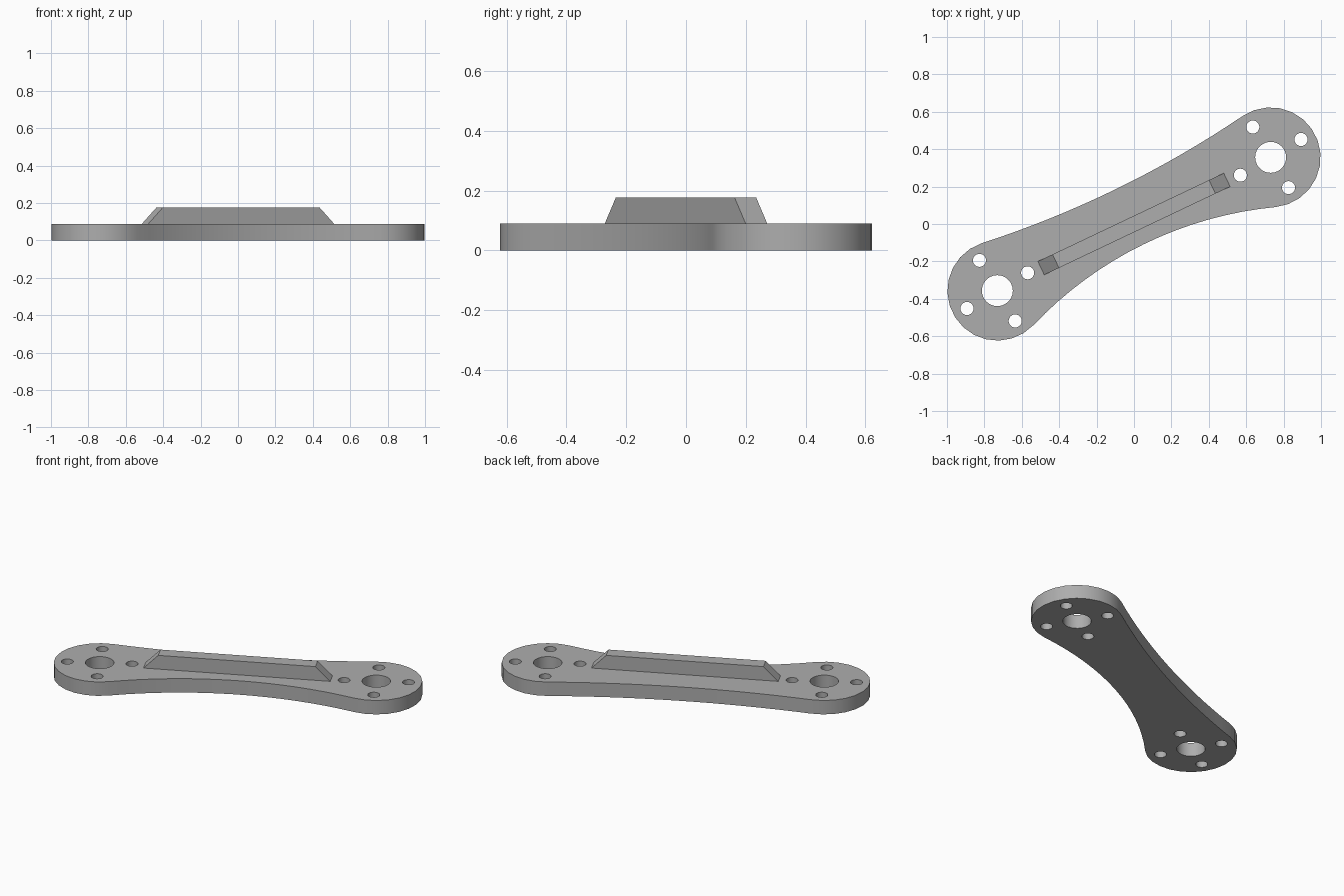
import bpy, bmesh
from math import sin, cos, asin, hypot, radians, pi
from mathutils import Matrix, Vector

cube = bpy.data.objects.get("Cube")
if cube:
    bpy.data.objects.remove(cube, do_unlink=True)

TILT = radians(26.0)      # direction of the arm in plan
REACH = 0.813             # middle to each end centre
END_R = 0.267             # radius of the rounded ends
THICK = 0.089
RIB_TOP = 0.177

grey = bpy.data.materials.new("plain grey")
grey.use_nodes = True
COLOUR = (0.42, 0.42, 0.42, 1)
grey.diffuse_color = COLOUR
grey.node_tree.nodes["Principled BSDF"].inputs["Base Color"].default_value = COLOUR


def make_object(name, bm):
    bmesh.ops.recalc_face_normals(bm, faces=bm.faces)
    mesh = bpy.data.meshes.new(name)
    bm.to_mesh(mesh)
    bm.free()
    mesh.materials.append(grey)
    obj = bpy.data.objects.new(name, mesh)
    bpy.context.collection.objects.link(obj)
    return obj


def prism(bm, points, z0, z1):
    """Extrude a closed outline straight up."""
    face = bm.faces.new([bm.verts.new((x, y, z0)) for x, y in points])
    new = bmesh.ops.extrude_face_region(bm, geom=[face])["geom"]
    verts = [v for v in new if isinstance(v, bmesh.types.BMVert)]
    bmesh.ops.translate(bm, verts=verts, vec=(0, 0, z1 - z0))


def arc(cx, cy, r, a0, a1, n):
    return [(cx + r * cos(a0 + (a1 - a0) * i / n),
             cy + r * sin(a0 + (a1 - a0) * i / n)) for i in range(n + 1)]


def waist(half_width):
    """Radius and half angle of a concave side tangent to both ends."""
    r = (REACH**2 + half_width**2 - END_R**2) / (2 * (END_R - half_width))
    return r, asin(REACH / (r + END_R))


# Arm plate: two rounded ends joined by unequal concave sides
UPPER, LOWER = 0.21, 0.12
ru, au = waist(UPPER)
rl, al = waist(LOWER)
outline = arc(REACH, 0, END_R, -pi / 2 - al, pi / 2 + au, 14)
outline += arc(0, UPPER + ru, ru, -pi / 2 + au, -pi / 2 - au, 16)[1:-1]
outline += arc(-REACH, 0, END_R, pi / 2 - au, 3 * pi / 2 + al, 14)
outline += arc(0, -LOWER - rl, rl, pi / 2 + al, pi / 2 - al, 16)[1:-1]
bm = bmesh.new()
prism(bm, outline, 0, THICK)
bmesh.ops.rotate(bm, verts=bm.verts, matrix=Matrix.Rotation(TILT, 3, 'Z'))
plate = make_object("arm_plate", bm)

# Hole cutters: a shaft hole and four screw holes at each end
bm = bmesh.new()
for side in (-1, 1):
    cx, cy = side * REACH * cos(TILT), side * REACH * sin(TILT)
    holes = [(cx, cy, 0.083)]
    for k in range(4):
        a = radians(30.5 + 90 * k)
        holes.append((cx + 0.188 * cos(a), cy + 0.188 * sin(a), 0.035))
    for x, y, r in holes:
        prism(bm, arc(x, y, r, 0, 2 * pi, 24)[:-1], -0.1, THICK + 0.1)
cutter = make_object("hole_cutter", bm)
cutter.hide_render = True
cut = plate.modifiers.new("holes", 'BOOLEAN')
cut.operation, cut.solver, cut.object = 'DIFFERENCE', 'EXACT', cutter
bpy.context.view_layer.objects.active = plate
plate.select_set(True)
bpy.ops.object.modifier_apply(modifier=cut.name)
bpy.data.objects.remove(cutter, do_unlink=True)
bpy.ops.object.shade_smooth_by_angle(angle=radians(25))

# Stiffening rib with sloped ends, built as a side profile swept across
profile = [(-0.55, THICK), (0.55, THICK), (0.463, RIB_TOP), (-0.463, RIB_TOP)]
bm = bmesh.new()
prism(bm, profile, -0.04, 0.04)
bmesh.ops.rotate(bm, verts=bm.verts, matrix=Matrix.Rotation(pi / 2, 3, 'X'))
bmesh.ops.rotate(bm, verts=bm.verts, matrix=Matrix.Rotation(radians(25.4), 3, 'Z'))
make_object("stiffening_rib", bm)
